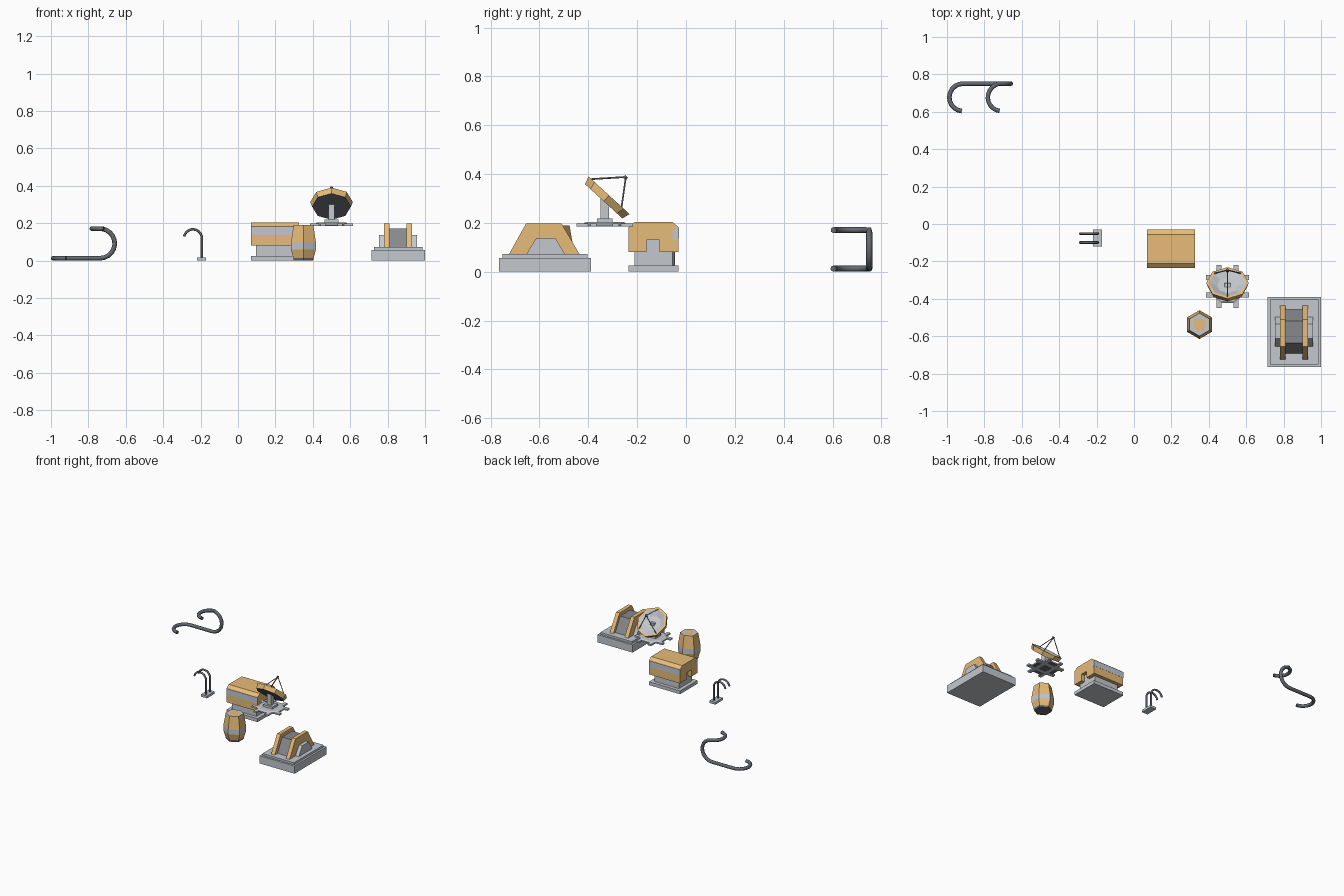
import bpy, bmesh
from math import sin, cos, pi, radians
from mathutils import Vector, Matrix

if "Cube" in bpy.data.objects:
    bpy.data.objects.remove(bpy.data.objects["Cube"])


def material(name, rgb):
    m = bpy.data.materials.new(name)
    m.diffuse_color = (*rgb, 1)
    m.use_nodes = True
    m.node_tree.nodes["Principled BSDF"].inputs["Base Color"].default_value = m.diffuse_color
    return m


TAN = material("tan_paint", (0.80, 0.50, 0.19))
LIGHT = material("light_metal", (0.55, 0.58, 0.62))
MID = material("mid_metal", (0.24, 0.25, 0.27))
DARK = material("dark_metal", (0.13, 0.14, 0.16))


def finish(name, bm, mats):
    bmesh.ops.recalc_face_normals(bm, faces=bm.faces)
    me = bpy.data.meshes.new(name)
    bm.to_mesh(me)
    bm.free()
    for m in mats:
        me.materials.append(m)
    ob = bpy.data.objects.new(name, me)
    bpy.context.collection.objects.link(ob)
    return ob


def prism(name, yz, x0, x1, mat):
    """Closed profile in the yz plane, extruded along x."""
    bm = bmesh.new()
    f = bm.faces.new([bm.verts.new((x0, y, z)) for y, z in yz])
    r = bmesh.ops.extrude_face_region(bm, geom=[f])
    vs = [g for g in r["geom"] if isinstance(g, bmesh.types.BMVert)]
    bmesh.ops.translate(bm, verts=vs, vec=(x1 - x0, 0, 0))
    return finish(name, bm, [mat])


def box(name, x0, x1, y0, y1, z0, z1, mat):
    return prism(name, [(y0, z0), (y1, z0), (y1, z1), (y0, z1)], x0, x1, mat)


def lathe(name, rings, mats, n, matrix, start=0.0):
    """Stack of n-gons; mats = bottom cap, each side band, top cap."""
    bm = bmesh.new()
    vs = [[bm.verts.new(matrix @ Vector((r * cos(start + 2 * pi * i / n),
                                         r * sin(start + 2 * pi * i / n), z)))
           for i in range(n)] for r, z in rings]
    slots = list(dict.fromkeys(mats))
    bm.faces.new(vs[0]).material_index = slots.index(mats[0])
    for k in range(len(rings) - 1):
        for i in range(n):
            j = (i + 1) % n
            f = bm.faces.new((vs[k][i], vs[k][j], vs[k + 1][j], vs[k + 1][i]))
            f.material_index = slots.index(mats[k + 1])
    bm.faces.new(vs[-1]).material_index = slots.index(mats[-1])
    return finish(name, bm, slots)


def tube(name, pts, r, mat, res=2):
    cu = bpy.data.curves.new(name, "CURVE")
    cu.dimensions = "3D"
    cu.bevel_depth = r
    cu.bevel_resolution = res
    cu.use_fill_caps = True
    sp = cu.splines.new("POLY")
    sp.points.add(len(pts) - 1)
    for p, c in zip(sp.points, pts):
        p.co = (*c, 1)
    cu.materials.append(mat)
    ob = bpy.data.objects.new(name, cu)
    bpy.context.collection.objects.link(ob)
    return ob


def arc(cx, cy, r, a0, a1, n=10):
    return [(cx + r * cos(radians(a0 + (a1 - a0) * i / n)),
             cy + r * sin(radians(a0 + (a1 - a0) * i / n))) for i in range(n + 1)]


# Large bent pipe: low hook, straight run, upright bend, high hook
path = [(x, y, 0.0125) for x, y in arc(-0.914, 0.677, 0.0735, 265, 90)]
path += [(x, 0.7505, z) for x, z in arc(-0.738, 0.0915, 0.079, -90, 82)]
path += [(x, y, 0.1705) for x, y in arc(-0.708, 0.677, 0.0735, 105, 262)]
tube("large_pipe", path, 0.0125, DARK)

# Twin hooked pipes on a small foot
box("twin_pipe_foot", -0.219, -0.171, -0.12, -0.03, 0, 0.017, LIGHT)
for i, y in enumerate((-0.099, -0.051)):
    tube(f"twin_pipe_{i}", [(-0.193, y, 0.01)] +
         [(x, y, z) for x, z in arc(-0.241, 0.119, 0.048, 0, 168)], 0.0068, DARK)

# Generator hut: foot, core, tan shell with end notches
box("hut_foot", 0.07, 0.325, -0.235, -0.03, 0, 0.025, LIGHT)
box("hut_core", 0.097, 0.298, -0.21, -0.055, 0.025, 0.135, LIGHT)
prism("hut_shell", [(-0.235, 0.08), (-0.162, 0.08), (-0.162, 0.13), (-0.109, 0.13),
                    (-0.109, 0.08), (-0.03, 0.08), (-0.03, 0.182), (-0.055, 0.203),
                    (-0.21, 0.203), (-0.235, 0.182)], 0.07, 0.325, TAN)
# Light bands, wrapping one corner on each long side
for s, side in ((-1, "front"), (1, "back")):
    cx, cy = 0.1975, -0.1325
    box(f"hut_band_{side}", cx - 0.1275, cx + 0.1275, cy + s * 0.1025 - 0.001,
        cy + s * 0.1025 + 0.001, 0.137, 0.182, LIGHT)
    prism(f"hut_band_wrap_{side}", [(cy + s * 0.103, 0.137), (cy + s * 0.103, 0.182),
                                    (cy + s * 0.078, 0.170), (cy + s * 0.078, 0.125)],
          cx + s * 0.1275 - 0.001, cx + s * 0.1275 + 0.001, LIGHT)

# Hexagonal barrel
at = Matrix.Translation((0.35, -0.538, 0))
lathe("barrel", [(0.060, 0), (0.063, 0.014), (0.077, 0.06), (0.077, 0.097),
                 (0.061, 0.19), (0.036, 0.19)],
      [DARK, DARK, TAN, LIGHT, TAN, LIGHT, TAN], 6, at, pi / 2)

# Dish foot: plate with crossed bars giving eight toes
bx, by = 0.5, -0.333
lathe("dish_plate", [(0.097, 0.187), (0.097, 0.196), (0.085, 0.203)],
      [DARK, LIGHT, LIGHT, LIGHT], 8, Matrix.Translation((bx, by, 0)), pi / 8)
for s in (-1, 1):
    o = s * 0.046
    box("dish_toes_y", bx + o - 0.013, bx + o + 0.013, by - 0.115, by + 0.115, 0.186, 0.197, LIGHT)
    box("dish_toes_x", bx - 0.115, bx + 0.115, by + o - 0.013, by + o + 0.013, 0.186, 0.197, LIGHT)
box("dish_block", bx - 0.038, bx + 0.038, by - 0.032, by + 0.032, 0.2, 0.219, LIGHT)
box("dish_post", bx - 0.017, bx + 0.017, by - 0.017, by + 0.017, 0.219, 0.305, LIGHT)

# Tilted eight-sided dish with feed on three struts
tilt = Matrix.Translation((0.5, -0.315, 0.313)) @ Matrix.Rotation(radians(-42.5), 4, "X")
lathe("dish", [(0.104, -0.033), (0.114, 0), (0.098, 0), (0.055, -0.02)],
      [DARK, TAN, TAN, LIGHT, LIGHT], 8, tilt)
focus = tilt @ Vector((0, 0, 0.102))
for i, a in enumerate((-90, 45, 135)):
    root = tilt @ Vector((0.1 * cos(radians(a)), 0.1 * sin(radians(a)), -0.002))
    tube(f"dish_strut_{i}", [root, focus], 0.0035, MID, 0)
lathe("dish_feed", [(0.009, 0.092), (0.009, 0.106)], [DARK] * 3, 6, tilt)

# Large machine: stepped base, side buttress, dark core, two tan cheeks
box("machine_base", 0.713, 1.0, -0.765, -0.39, 0, 0.057, LIGHT)
box("machine_step", 0.727, 0.986, -0.751, -0.404, 0.057, 0.072, LIGHT)


def trapezoid(name, y0, y1, y2, y3, z, x0, x1, mat):
    prism(name, [(y0, 0.072), (y3, 0.072), (y2, z), (y1, z)], x0, x1, mat)


trapezoid("machine_buttress", -0.654, -0.613, -0.535, -0.496, 0.138, 0.754, 0.957, LIGHT)
trapezoid("machine_core", -0.692, -0.636, -0.518, -0.458, 0.172, 0.808, 0.903, MID)
for side, x in (("left", 0.78), ("right", 0.902)):
    trapezoid(f"machine_cheek_{side}", -0.725, -0.655, -0.51, -0.436, 0.198, x, x + 0.029, TAN)
